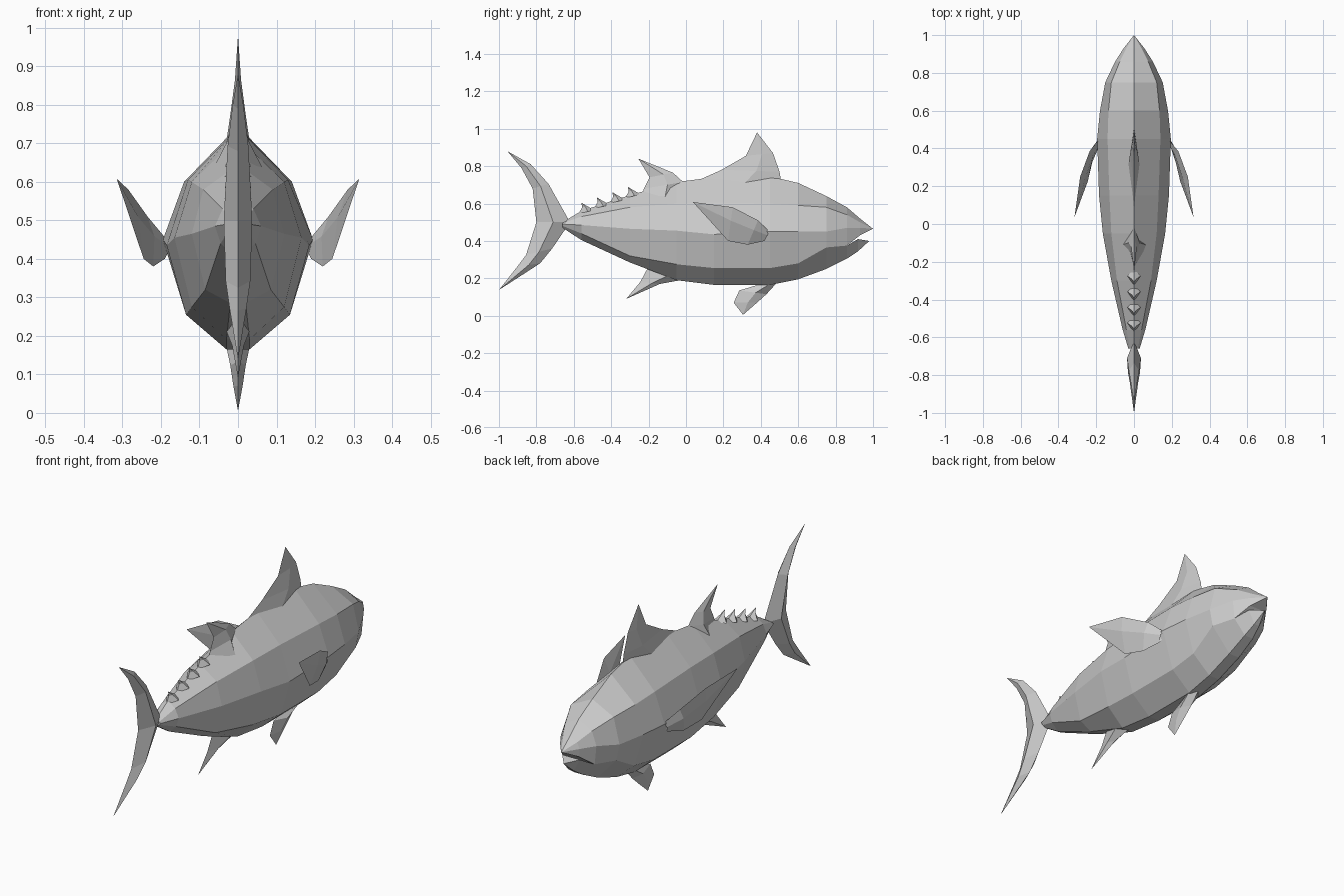
import bpy
import bmesh
from mathutils import Vector

default_cube = bpy.data.objects.get("Cube")
if default_cube:
    bpy.data.objects.remove(default_cube, do_unlink=True)

# One plain material for the whole fish
grey = bpy.data.materials.new("plain grey")
grey.use_nodes = True
grey_colour = (0.6, 0.6, 0.6, 1.0)
grey.diffuse_color = grey_colour
grey.node_tree.nodes["Principled BSDF"].inputs["Base Color"].default_value = grey_colour


def loft(name, rings):
    """Skin a row of closed rings that all have the same number of points."""
    bm = bmesh.new()
    loops = [[bm.verts.new(point) for point in ring] for ring in rings]
    count = len(loops[0])
    for near, far in zip(loops, loops[1:]):
        for i in range(count):
            j = (i + 1) % count
            bm.faces.new((near[i], near[j], far[j], far[i]))
    bmesh.ops.remove_doubles(bm, verts=bm.verts, dist=0.0005)
    bmesh.ops.recalc_face_normals(bm, faces=bm.faces)
    mesh = bpy.data.meshes.new(name)
    bm.to_mesh(mesh)
    bm.free()
    mesh.materials.append(grey)
    obj = bpy.data.objects.new(name, mesh)
    bpy.context.collection.objects.link(obj)
    return obj


def section(y, top, *side):
    """Symmetric cross-section: an optional centre ridge, then one side's (x, z)."""
    ridge = [] if top is None else [(0, y, top)]
    left = [(x, y, z) for x, z in side]
    right = [(-x, y, z) for x, z in reversed(side)]
    return ridge + left + right


def fin(name, rows, ridge=0.4):
    """Diamond-section fin from rows of leading point, trailing point, half width."""
    rings = []
    for lead, trail, half_width in rows:
        lead, trail = Vector(lead), Vector(trail)
        middle = lead.lerp(trail, ridge)
        offset = Vector((half_width, 0, 0))
        rings.append([lead, middle + offset, trail, middle - offset])
    return loft(name, rings)


def centre_fin(name, rows, ridge=0.4):
    """Fin on the centre plane, given as (y, z) points."""
    fin(name, [((0, *lead), (0, *trail), w) for lead, trail, w in rows], ridge)


# Body, from tail stalk to gills
loft("body", [
    section(-.66, .50, (.02, .495), (.03, .49), (.02, .48), (.005, .47)),
    section(-.56, .56, (.04, .53), (.06, .485), (.045, .44), (.01, .405)),
    section(-.3, .645, (.09, .58), (.12, .465), (.085, .32), (.02, .285)),
    section(-.05, .715, (.12, .6), (.165, .455), (.12, .275), (.03, .19)),
    section(.15, .74, (.13, .605), (.185, .435), (.135, .255), (.03, .165)),
    section(.45, .745, (.14, .6), (.195, .45), (.135, .255), (.03, .165)),
    section(.6, .71, (.135, .59), (.18, .45), (.13, .28), (.03, .195)),
    section(.75, .64, (.12, .58), (.152, .45), (.135, .365), (.03, .25)),
])

# Upper head and lower jaw, parted at the mouth
loft("upper_head", [
    section(.75, .64, (.12, .58), (.152, .45), (.135, .365)),
    section(.86, .58, (.075, .54), (.1, .47), (.09, .375)),
    section(.93, .52, (.04, .5), (.055, .47), (.05, .43)),
    section(1, .465, (0, .465), (0, .465), (0, .465)),
])
loft("lower_jaw", [
    section(.75, None, (.135, .365), (.03, .25)),
    section(.86, None, (.09, .375), (.025, .305)),
    section(.92, None, (.05, .41), (.015, .345)),
    section(.98, None, (0, .4), (0, .4)),
])

# Fins on the back
centre_fin("front_dorsal_fin", [
    ((.51, .71), (.01, .7), .03),
    ((.5, .77), (.19, .78), .02),
    ((.465, .87), (.32, .855), .008),
    ((.38, .98), (.38, .98), 0),
])
centre_fin("rear_dorsal_fin", [
    ((-.03, .62), (-.24, .63), .07),
    ((-.015, .715), (-.225, .68), .03),
    ((-.07, .765), (-.195, .74), .015),
    ((-.255, .84), (-.255, .84), 0),
])

# Small finlets leading to the tail
for index in range(4):
    y = -.56 + index * .083
    tip_z = .605 + index * .028
    tip = (y, tip_z)
    centre_fin("finlet_%d" % (index + 1), [
        ((y + .07, tip_z - .04), (y - .015, tip_z - .06), .035),
        ((y + .03, tip_z - .018), (y + .005, tip_z - .025), .012),
        (tip, tip, 0),
    ])

# Fins on the belly
centre_fin("anal_fin", [
    ((-.03, .22), (-.2, .27), .04),
    ((-.03, .19), (-.21, .245), .03),
    ((-.14, .17), (-.245, .18), .015),
    ((-.32, .09), (-.32, .09), 0),
])
centre_fin("pelvic_fin", [
    ((.48, .17), (.4, .17), .03),
    ((.43, .115), (.285, .135), .02),
    ((.38, .07), (.255, .07), .012),
    ((.305, .005), (.305, .005), 0),
])

# Crescent tail, from upper tip to lower tip
centre_fin("tail_fin", [
    ((-.955, .88), (-.955, .88), 0),
    ((-.83, .81), (-.88, .79), .014),
    ((-.735, .705), (-.82, .68), .027),
    ((-.62, .5), (-.8, .5), .037),
    ((-.715, .36), (-.855, .325), .032),
    ((-.78, .28), (-.9, .265), .022),
    ((-1, .138), (-1, .138), 0),
], ridge=0.5)

# Pair of side fins, swept up and back
for side, label in ((1, "left"), (-1, "right")):
    rows = [
        ((.185, .445, .45), (.19, .42, .4), .012),
        ((.235, .385, .51), (.22, .33, .38), .012),
        ((.285, .25, .58), (.245, .225, .4), .01),
        ((.315, .037, .608), (.315, .037, .608), 0),
    ]
    fin(label + "_pectoral_fin", [
        ((side * lead[0], *lead[1:]), (side * trail[0], *trail[1:]), w)
        for lead, trail, w in rows
    ])
